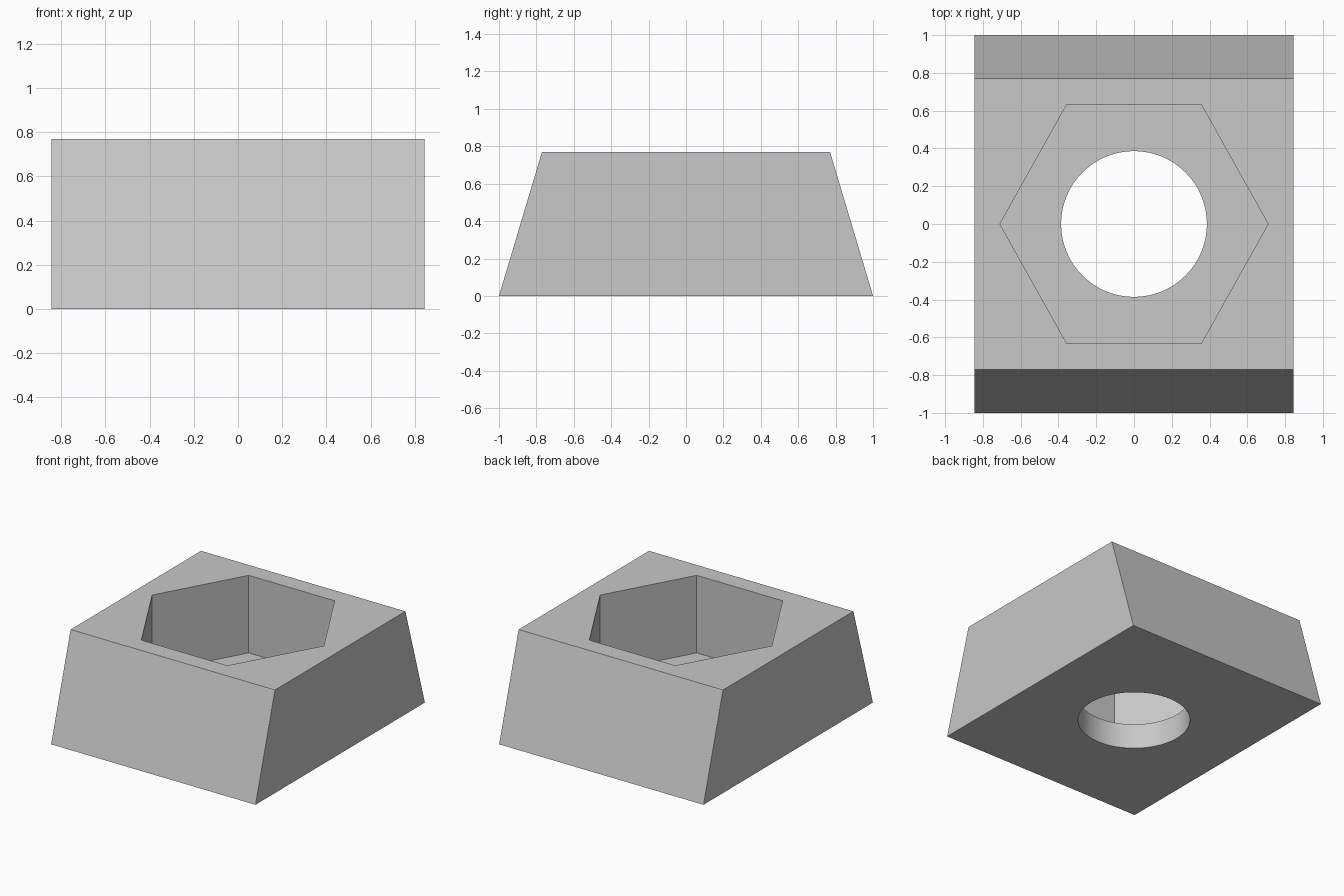
import bpy
import bmesh
from math import cos, sin, radians, tau

HEIGHT = 0.77
HALF_WIDTH = 0.845
FLOOR = 0.19
HOLE_RADIUS = 0.386
GREY = (0.58, 0.58, 0.58, 1)

if "Cube" in bpy.data.objects:
    bpy.data.objects.remove(bpy.data.objects["Cube"], do_unlink=True)

grey = bpy.data.materials.new("light grey")
grey.use_nodes = True
grey.diffuse_color = GREY
grey.node_tree.nodes["Principled BSDF"].inputs["Base Color"].default_value = GREY


def extrude_profile(name, points, offset):
    """Solid made by sweeping a flat outline along an offset."""
    bm = bmesh.new()
    face = bm.faces.new([bm.verts.new(p) for p in points])
    swept = bmesh.ops.extrude_face_region(bm, geom=[face], use_keep_orig=True)
    verts = [v for v in swept["geom"] if isinstance(v, bmesh.types.BMVert)]
    bmesh.ops.translate(bm, verts=verts, vec=offset)
    bmesh.ops.recalc_face_normals(bm, faces=bm.faces)
    mesh = bpy.data.meshes.new(name)
    bm.to_mesh(mesh)
    bm.free()
    mesh.materials.append(grey)
    obj = bpy.data.objects.new(name, mesh)
    bpy.context.collection.objects.link(obj)
    return obj


def prism(name, sides, radius_x, radius_y, bottom, top):
    """Upright prism with a corner on the x axis."""
    angles = [tau * i / sides for i in range(sides)]
    ring = [(radius_x * cos(a), radius_y * sin(a), bottom) for a in angles]
    return extrude_profile(name, ring, (0, 0, top - bottom))


def cut(target, cutter):
    cutter.hide_render = True
    mod = target.modifiers.new("cut", "BOOLEAN")
    mod.operation = "DIFFERENCE"
    mod.solver = "EXACT"
    mod.object = cutter
    bpy.context.view_layer.objects.active = target
    bpy.ops.object.modifier_apply(modifier=mod.name)
    bpy.data.objects.remove(cutter, do_unlink=True)


# Block: trapezoid side profile swept across the width
profile = [(-1, 0), (1, 0), (0.77, HEIGHT), (-0.77, HEIGHT)]
block = extrude_profile("tapered_block", [(-HALF_WIDTH, y, z) for y, z in profile],
                        (2 * HALF_WIDTH, 0, 0))

# Hexagonal pocket from above, slightly longer front to back than a regular one
cut(block, prism("pocket_cutter", 6, 0.71, 0.732, FLOOR, HEIGHT + 0.2))

# Round hole through the pocket floor
cut(block, prism("hole_cutter", 64, HOLE_RADIUS, HOLE_RADIUS, -0.2, FLOOR + 0.2))

# Smooth hole wall, sharp edges elsewhere
bpy.ops.object.select_all(action="DESELECT")
block.select_set(True)
bpy.context.view_layer.objects.active = block
bpy.ops.object.shade_smooth_by_angle(angle=radians(30))
